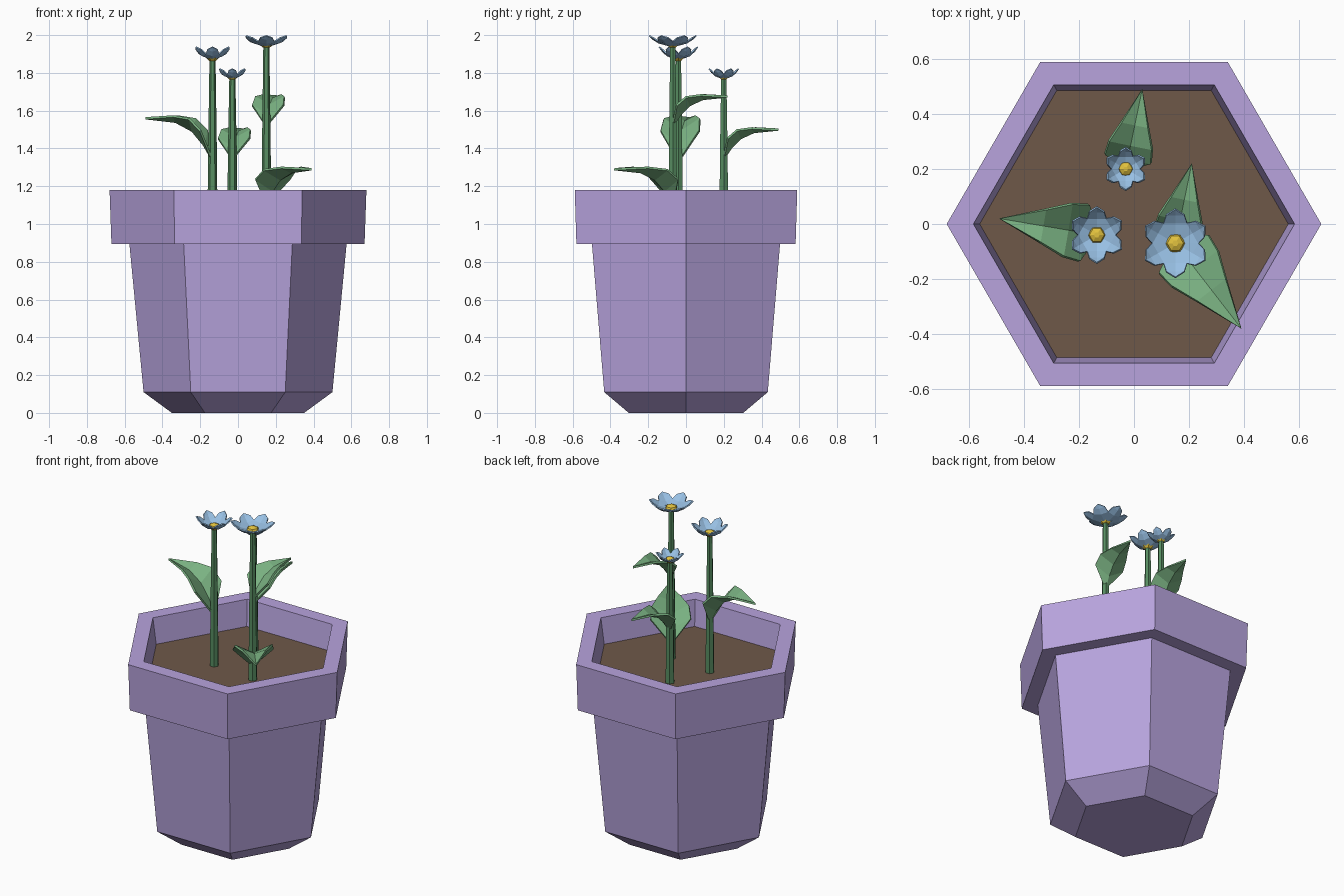
import bpy, bmesh, math
from mathutils import Vector, Matrix

if "Cube" in bpy.data.objects:
    bpy.data.objects.remove(bpy.data.objects["Cube"])


def srgb(r, g, b):
    return [((c / 255 + 0.055) / 1.055) ** 2.4 for c in (r, g, b)] + [1]


def material(name, *rgb):
    m = bpy.data.materials.new(name)
    m.diffuse_color = srgb(*rgb)
    m.use_nodes = True
    m.node_tree.nodes["Principled BSDF"].inputs["Base Color"].default_value = m.diffuse_color
    return m


LILAC = material("lilac", 184, 164, 222)
SOIL = material("soil_brown", 110, 88, 73)
STEM = material("stem_green", 88, 142, 98)
LEAF = material("leaf_green", 122, 178, 130)
BLUE = material("petal_blue", 152, 192, 228)
YELLOW = material("centre_yellow", 226, 194, 62)


def finish(bm, name, mat, thick=0):
    if not thick:
        bmesh.ops.recalc_face_normals(bm, faces=bm.faces)
    me = bpy.data.meshes.new(name)
    bm.to_mesh(me)
    bm.free()
    me.materials.append(mat)
    ob = bpy.data.objects.new(name, me)
    bpy.context.collection.objects.link(ob)
    if thick:
        s = ob.modifiers.new("thickness", 'SOLIDIFY')
        s.thickness = thick
        s.offset = 0
    return ob


def lathe(name, profile, mat, x=0, y=0, cap_top=True, n=6):
    """Stack of n-sided rings from (radius, z) pairs."""
    bm = bmesh.new()
    rings = [[bm.verts.new((x + r * math.cos(math.tau * i / n),
                            y + r * math.sin(math.tau * i / n), z))
              for i in range(n)] for r, z in profile]
    for a, b in zip(rings, rings[1:]):
        for i in range(n):
            j = (i + 1) % n
            bm.faces.new((a[i], a[j], b[j], b[i]))
    bm.faces.new(rings[0][::-1])
    if cap_top:
        bm.faces.new(rings[-1])
    return finish(bm, name, mat)


def blade(bm, base, angle, rows, tip):
    """Creased leaf or petal; rows are (distance, half width, mid z, edge z)."""
    place = Matrix.Translation(base) @ Matrix.Rotation(angle, 4, 'Z')
    v = lambda d, w, z: bm.verts.new(place @ Vector((d, w, z)))
    rings = [(v(d, -w, ze), v(d, 0, zm), v(d, w, ze)) for d, w, zm, ze in rows]
    for a, b in zip(rings, rings[1:]):
        for k in (0, 1):
            bm.faces.new((a[k], b[k], b[k + 1], a[k + 1]))
    end = v(tip[0], 0, tip[1])
    for k in (0, 1):
        bm.faces.new((rings[-1][k], end, rings[-1][k + 1]))


# Hexagonal pot with stepped rim, and soil
lathe("pot", [(0.35, 0), (0.50, 0.11), (0.575, 0.895), (0.67, 0.895),
              (0.68, 1.18), (0.583, 1.18), (0.56, 1.02), (0.55, 0.98)], LILAC)
lathe("soil", [(0.555, 0.99), (0.561, 1.022)], SOIL)

# Flowers: name, x, y, petal base z, petal radius, petal height, centre radius
flowers = [("left", -0.135, -0.04, 1.872, 0.10, 0.066, 0.034),
           ("back", -0.03, 0.20, 1.770, 0.076, 0.052, 0.028),
           ("right", 0.15, -0.07, 1.942, 0.122, 0.055, 0.037)]
for name, x, y, z, R, h, c in flowers:
    lathe(name + "_stem", [(0.027, 1.0), (0.023, 1.4), (0.016, z + 0.005)], STEM, x, y)
    bm = bmesh.new()
    for i in range(6):
        blade(bm, (x, y, z), math.radians(30 + 60 * i),
              [(0.08 * R, 0.06 * R, 0, 0), (0.6 * R, 0.35 * R, 0.3 * h, 0.45 * h),
               (0.85 * R, 0.27 * R, 0.65 * h, 0.8 * h)], (1.02 * R, h))
    finish(bm, name + "_petals", BLUE, 0.007)
    lathe(name + "_flower_centre",
          [(c * 0.5, z - 0.008), (c, z + 0.008), (c * 0.8, z + 0.02),
           (c * 0.3, z + 0.028)], YELLOW, x, y)

# Leaves: name, stem x y, base z, tip x y, rise to tip
leaves = [("left_leaf", -0.135, -0.04, 1.35, -0.49, 0.02, 0.21),
          ("back_leaf", -0.03, 0.20, 1.355, 0.03, 0.49, 0.145),
          ("right_upper_leaf", 0.15, -0.07, 1.53, 0.21, 0.22, 0.145),
          ("right_lower_leaf", 0.15, -0.07, 1.12, 0.39, -0.38, 0.17)]
for name, x, y, z, tx, ty, rise in leaves:
    L = math.hypot(tx - x, ty - y)
    bm = bmesh.new()
    blade(bm, (x, y, z), math.atan2(ty - y, tx - x),
          [(0.02 * L, 0.06 * L, 0, 0.03 * L),
           (0.13 * L, 0.29 * L, 0.33 * rise, 0.68 * rise),
           (0.30 * L, 0.27 * L, 0.68 * rise, 0.98 * rise),
           (0.55 * L, 0.17 * L, 0.91 * rise, 1.05 * rise)], (L, rise))
    finish(bm, name, LEAF, 0.012)
